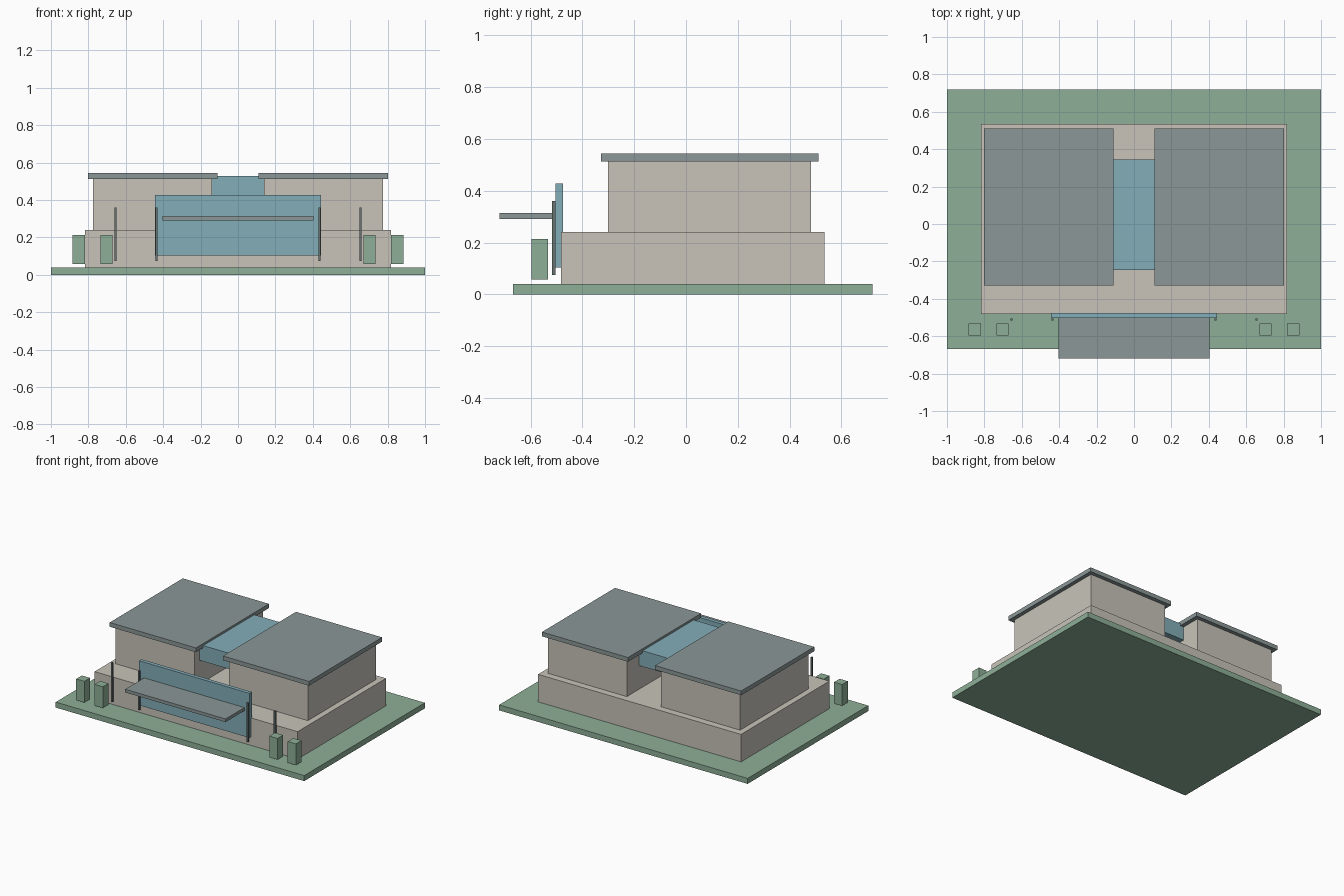
import bpy, bmesh

if "Cube" in bpy.data.objects:
    bpy.data.objects.remove(bpy.data.objects["Cube"])


def material(name, color):
    m = bpy.data.materials.new(name)
    m.diffuse_color = (*color, 1)
    m.use_nodes = True
    m.node_tree.nodes["Principled BSDF"].inputs["Base Color"].default_value = m.diffuse_color
    return m


LAWN = material("lawn_green", (0.27, 0.43, 0.31))
WALL = material("warm_stone", (0.58, 0.55, 0.49))
GLASS = material("blue_glass", (0.23, 0.42, 0.48))
SLATE = material("slate_grey", (0.26, 0.31, 0.31))
DARK = material("dark_metal", (0.14, 0.17, 0.17))


def box(name, x, y, z, mat):
    """Box from (min, max) ranges, with its origin at its centre."""
    bm = bmesh.new()
    bmesh.ops.create_cube(bm, size=1)
    bmesh.ops.scale(bm, vec=[r[1] - r[0] for r in (x, y, z)], verts=bm.verts)
    mesh = bpy.data.meshes.new(name)
    bm.to_mesh(mesh)
    bm.free()
    mesh.materials.append(mat)
    ob = bpy.data.objects.new(name, mesh)
    ob.location = [(r[0] + r[1]) / 2 for r in (x, y, z)]
    bpy.context.collection.objects.link(ob)
    return ob


def pair(name, x, y, z, mat):
    """The same box on the right and mirrored on the left."""
    box(name + "_right", x, y, z, mat)
    box(name + "_left", (-x[1], -x[0]), y, z, mat)


# Site and ground floor
box("lawn", (-1, 1), (-0.667, 0.72), (0, 0.04), LAWN)
box("ground_floor", (-0.817, 0.817), (-0.482, 0.534), (0.04, 0.24), WALL)

# Two upper wings with overhanging flat roofs
pair("upper_wing", (0.138, 0.774), (-0.302, 0.483), (0.24, 0.512), WALL)
pair("wing_roof", (0.109, 0.802), (-0.329, 0.511), (0.512, 0.543), SLATE)

# Raised glass bridge between the wings
box("glass_link", (-0.138, 0.138), (-0.245, 0.344), (0.413, 0.528), GLASS)

# Entrance: glazed front, canopy and slim posts
box("entrance_glass", (-0.444, 0.444), (-0.503, -0.475), (0.103, 0.427), GLASS)
box("entrance_canopy", (-0.404, 0.404), (-0.72, -0.5), (0.29, 0.313), SLATE)
for label, cx in (("inner", 0.436), ("outer", 0.655)):
    pair(label + "_post", (cx - 0.006, cx + 0.006), (-0.517, -0.504), (0.075, 0.36), DARK)

# Clipped shrubs
for label, cx in (("inner", 0.703), ("outer", 0.851)):
    pair(label + "_shrub", (cx - 0.033, cx + 0.033), (-0.597, -0.533), (0.058, 0.213), LAWN)
